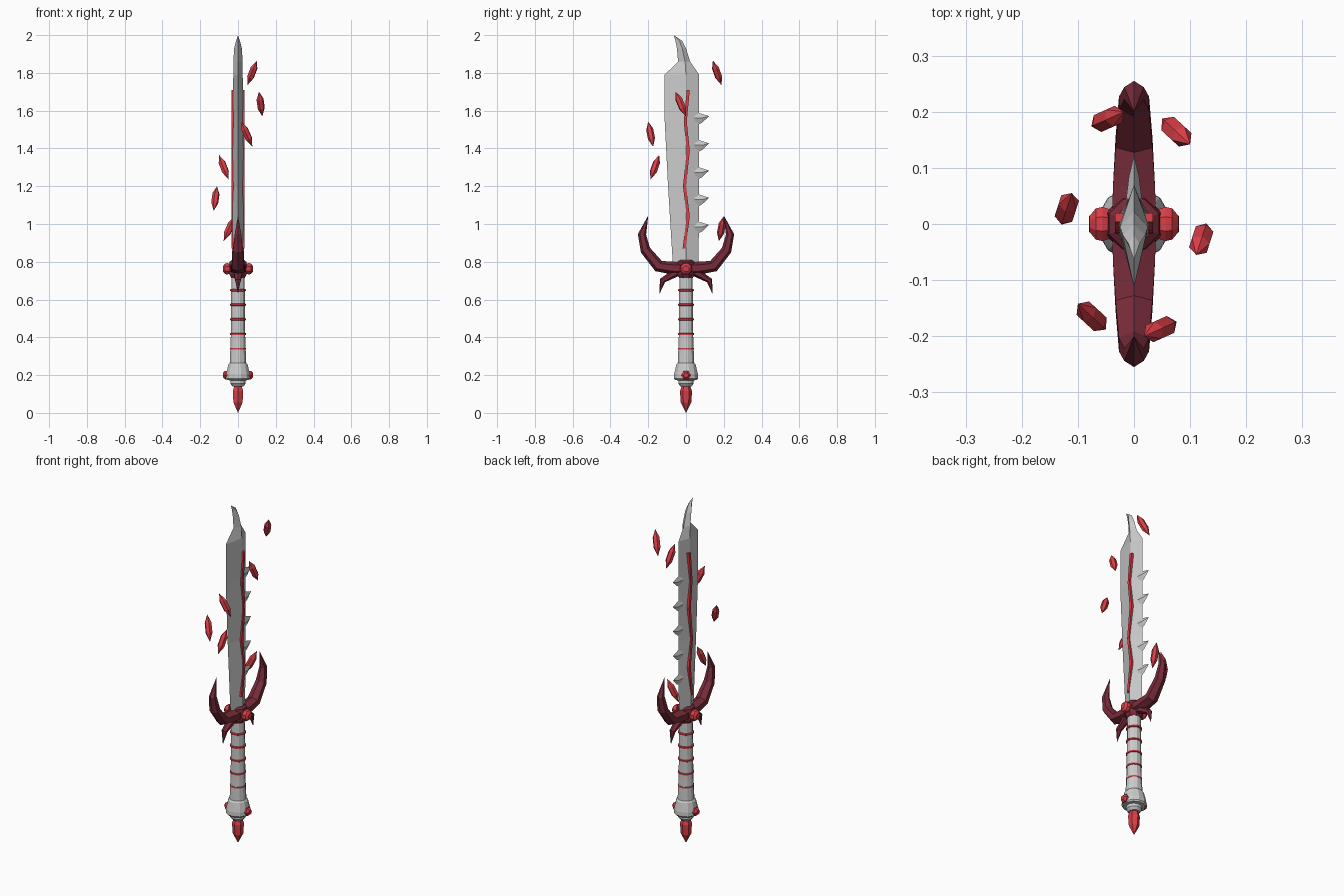
import bpy, bmesh, math
from mathutils import Vector, Matrix

if "Cube" in bpy.data.objects:
    bpy.data.objects.remove(bpy.data.objects["Cube"])

def material(name, col):
    m = bpy.data.materials.new(name)
    m.diffuse_color = (*col, 1)
    m.use_nodes = True
    m.node_tree.nodes["Principled BSDF"].inputs["Base Color"].default_value = m.diffuse_color
    return m

RED = material("red", (0.72, 0.05, 0.065))
DARK = material("dark_red", (0.19, 0.025, 0.042))

def loft(name, rings, mat=None):
    """Skin closed rings of points and cap both ends; zero-size rings become tips."""
    bm = bmesh.new()
    vs = [[bm.verts.new(p) for p in r] for r in rings]
    n = len(vs[0])
    for a, b in zip(vs, vs[1:]):
        for i in range(n):
            j = (i + 1) % n
            bm.faces.new((a[i], a[j], b[j], b[i]))
    bm.faces.new(vs[0][::-1])
    bm.faces.new(vs[-1])
    bmesh.ops.remove_doubles(bm, verts=bm.verts, dist=1e-4)
    bmesh.ops.recalc_face_normals(bm, faces=bm.faces)
    me = bpy.data.meshes.new(name)
    bm.to_mesh(me)
    bm.free()
    ob = bpy.data.objects.new(name, me)
    bpy.context.collection.objects.link(ob)
    if mat:
        me.materials.append(mat)
    return ob

def lathe(name, prof, sides, mat=None, matrix=Matrix()):
    """Turned form from (radius, height) pairs along local z."""
    ang = [2 * math.pi * (i + 0.5) / sides for i in range(sides)]
    return loft(name, [[matrix @ Vector((r * math.cos(a), r * math.sin(a), z)) for a in ang]
                       for r, z in prof], mat)

def sweep(name, path, side, sides=6, mat=None):
    """Horn in the y-z plane; path holds (y, z, in-plane radius, x half width)."""
    rings = []
    for k, (y, z, r, w) in enumerate(path):
        a, b = path[max(k - 1, 0)], path[min(k + 1, len(path) - 1)]
        t = Vector((b[0] - a[0], b[1] - a[1])).normalized()
        ring = []
        for i in range(sides):
            q = 2 * math.pi * i / sides + math.pi / 2
            s = r * math.sin(q)
            ring.append((w * math.cos(q), side * (y - t.y * s), z + t.x * s))
        rings.append(ring)
    return loft(name, rings, mat)

# Blade: diamond section, rows of (z, back y, edge y, ridge y, half thickness)
blade = [(0.76, -0.068, 0.066, 0, 0.032), (1.2, -0.095, 0.07, 0, 0.029),
         (1.55, -0.113, 0.07, 0, 0.027), (1.79, -0.113, 0.07, 0, 0.025),
         (1.86, -0.042, 0.022, -0.005, 0.025), (1.93, -0.048, 0.0, -0.02, 0.02),
         (1.97, -0.056, -0.02, -0.035, 0.01), (2.0, -0.065, -0.065, -0.065, 0)]
loft("blade", [[(0, b, z), (t, m, z), (0, e, z), (-t, m, z)] for z, b, e, m, t in blade])

# Teeth along the edge
for k in range(5):
    z = 0.995 + 0.144 * k
    loft(f"tooth_{k}", [[(0, y, z + top), (t, y, z + mid), (0, y, z + bot), (-t, y, z + mid)]
                        for y, top, mid, bot, t in ((0.045, 0.025, -0.01, -0.055, 0.014),
                                                    (0.085, 0.012, -0.01, -0.035, 0.009),
                                                    (0.122, 0, 0, 0, 0))])

# Glowing crack on both faces
crack = [(-0.01, 0.87), (0.012, 1.04), (-0.008, 1.2), (0.012, 1.39), (-0.004, 1.54), (0.012, 1.71)]
for s, n in ((1, "right"), (-1, "left")):
    loft(f"crack_{n}", [[(s * 0.015, y - 0.008, z), (s * 0.034, y - 0.008, z),
                         (s * 0.034, y + 0.008, z), (s * 0.015, y + 0.008, z)]
                        for y, z in crack], RED)

# Guard: block, curved horns and lower spikes
lathe("guard_block", [(0.04, 0.715), (0.05, 0.735), (0.054, 0.77), (0.048, 0.8), (0.035, 0.81)], 8, DARK)
horn = [(0, 0.765, 0.036, 0.046), (0.07, 0.767, 0.034, 0.043), (0.145, 0.777, 0.032, 0.038),
        (0.215, 0.862, 0.027, 0.031), (0.233, 0.945, 0.022, 0.02), (0.2, 1.045, 0, 0)]
spike = [(0.02, 0.76, 0.025, 0.028), (0.075, 0.73, 0.02, 0.023),
         (0.125, 0.7, 0.016, 0.016), (0.14, 0.63, 0, 0)]
for s, n in ((1, "back"), (-1, "front")):
    sweep(f"guard_horn_{n}", horn, s, 6, DARK)
    sweep(f"guard_spike_{n}", spike, s, 6, DARK)

# Grip, rings and pommel
lathe("grip", [(0.046, 0.25), (0.04, 0.38), (0.038, 0.55), (0.036, 0.74)], 12)
for k in range(5):
    z = 0.34 + 0.0775 * k
    lathe(f"grip_ring_{k}", [(0.037, z - 0.007), (0.043, z - 0.004),
                             (0.043, z + 0.004), (0.037, z + 0.007)], 12, RED)
lathe("pommel", [(0.03, 0.14), (0.042, 0.155), (0.042, 0.172), (0.06, 0.174), (0.066, 0.182),
                 (0.065, 0.205), (0.053, 0.255), (0.045, 0.264)], 12)

# Set gems on both sides, pommel crystal
for s, n in ((1, "right"), (-1, "left")):
    turn = Matrix.Rotation(s * math.pi / 2, 4, 'Y')
    lathe(f"guard_gem_{n}", [(0.027, 0.04), (0.033, 0.056), (0.03, 0.068), (0.016, 0.079)], 8, RED,
          Matrix.Translation((0, 0, 0.763)) @ turn)
    lathe(f"pommel_gem_{n}", [(0.025, 0.05), (0.026, 0.068), (0.014, 0.08)], 6, RED,
          Matrix.Translation((0, 0, 0.2)) @ turn)
lathe("pommel_crystal", [(0, 0.005 - 0.005), (0.028, 0.055), (0.032, 0.115), (0.02, 0.15)], 6, RED)

# Floating shards: three, repeated half a turn round and lower
shards = [((0.075, 0.165, 1.80), (0.025, -0.023, 0.065)),
          ((0.12, -0.027, 1.635), (-0.009, -0.028, 0.065)),
          ((0.047, -0.187, 1.475), (-0.029, -0.013, 0.066))]
for k in range(6):
    c, d = (Vector(v) for v in shards[k % 3])
    if k > 2:
        c = Vector((-c.x, -c.y, c.z - 0.5))
        d = Vector((-d.x, -d.y, d.z))
    L = d.length
    place = Matrix.Translation(c) @ d.to_track_quat('Z', 'Y').to_matrix().to_4x4()
    lathe(f"shard_{k}", [(0, -L), (0.019, -L * 0.35), (0.019, L * 0.4), (0, L)], 6, RED, place)
